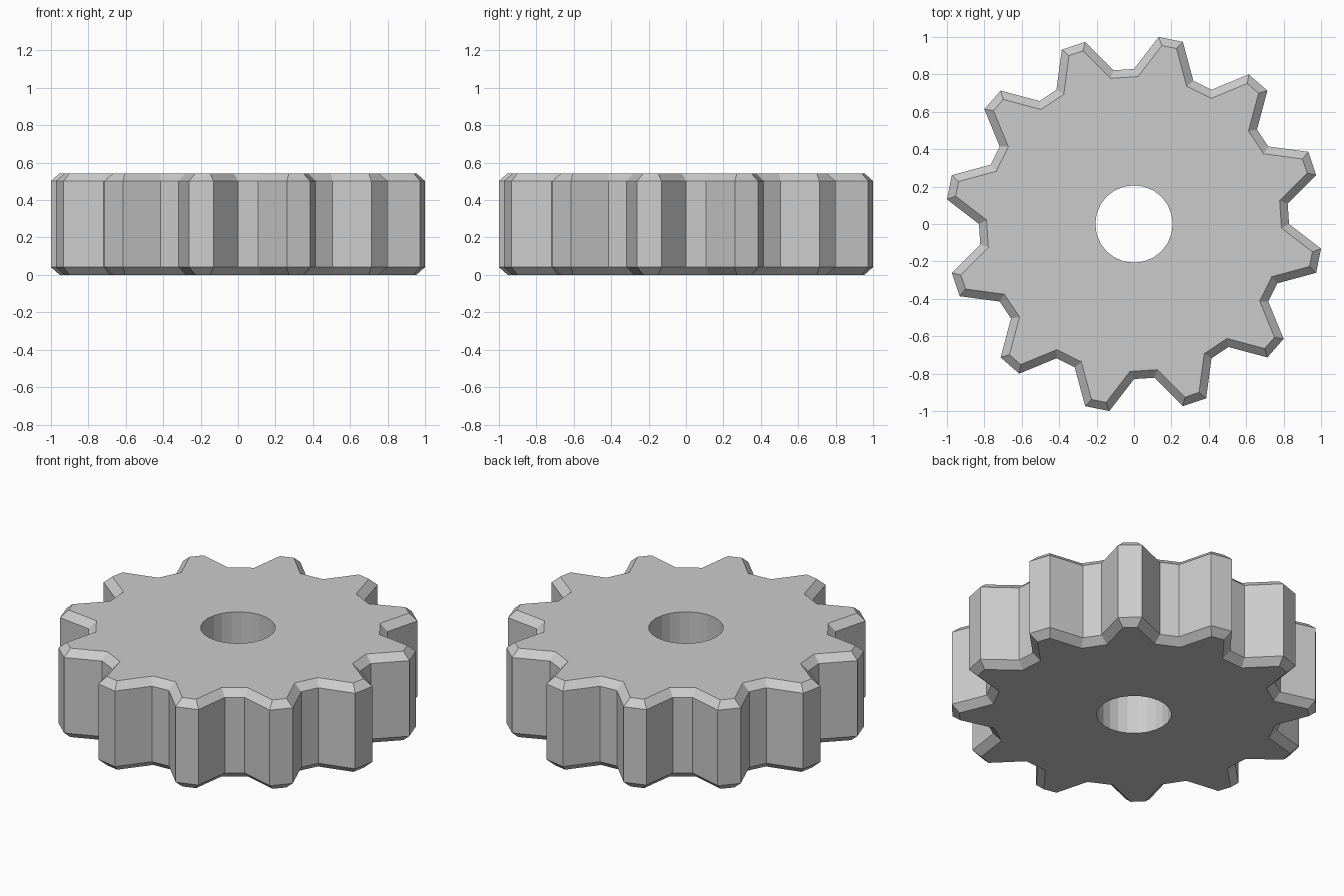
import bpy, bmesh, math
from mathutils import Vector

if "Cube" in bpy.data.objects:
    bpy.data.objects.remove(bpy.data.objects["Cube"])

TEETH, TIP, ROOT = 12, 1.0086, 0.829
HEIGHT, CHAMFER, INSET = 0.543, 0.041, 0.042
HOLE_R, HOLE_N = 0.207, 24
N = TEETH * 4

# Tooth outline: two tip points then two root points, 7.5 degrees apart
outline = []
for i in range(N):
    a = math.radians(7.5 * i - 15)
    r = TIP if i % 4 < 2 else ROOT
    outline.append(Vector((r * math.cos(a), r * math.sin(a))))


def inset(points, d):
    """Mitred inward offset of a counter-clockwise outline."""
    result = []
    for i, p in enumerate(points):
        e0 = (p - points[i - 1]).normalized()
        e1 = (points[(i + 1) % len(points)] - p).normalized()
        n0, n1 = Vector((-e0.y, e0.x)), Vector((-e1.y, e1.x))
        result.append(p + (n0 + n1) * d / (1 + n0.dot(n1)))
    return result


bm = bmesh.new()


def ring(points, z):
    return [bm.verts.new((p.x, p.y, z)) for p in points]


def bridge(a, b):
    n = len(a)
    for i in range(n):
        j = (i + 1) % n
        bm.faces.new((a[i], a[j], b[j], b[i]))


# Toothed wall with chamfers top and bottom
small = inset(outline, INSET)
rings = [ring(small, 0), ring(outline, CHAMFER),
         ring(outline, HEIGHT - CHAMFER), ring(small, HEIGHT)]
for lower, upper in zip(rings, rings[1:]):
    bridge(lower, upper)

# Axle hole
circle = [Vector((HOLE_R * math.cos(a), HOLE_R * math.sin(a)))
          for a in (math.radians(360 / HOLE_N * k - 15) for k in range(HOLE_N))]
hole_bottom, hole_top = ring(circle, 0), ring(circle, HEIGHT)
bridge(hole_top, hole_bottom)

# Flat faces between hole and teeth
for outer, hole, flip in ((rings[3], hole_top, False), (rings[0], hole_bottom, True)):
    for k in range(HOLE_N):
        i = 2 * k
        f = [outer[i], outer[i + 1], outer[(i + 2) % N], hole[(k + 1) % HOLE_N], hole[k]]
        bm.faces.new(f[::-1] if flip else f)

bmesh.ops.recalc_face_normals(bm, faces=bm.faces)
mesh = bpy.data.meshes.new("gear_wheel")
bm.to_mesh(mesh)
bm.free()
bpy.context.collection.objects.link(bpy.data.objects.new("gear_wheel", mesh))
